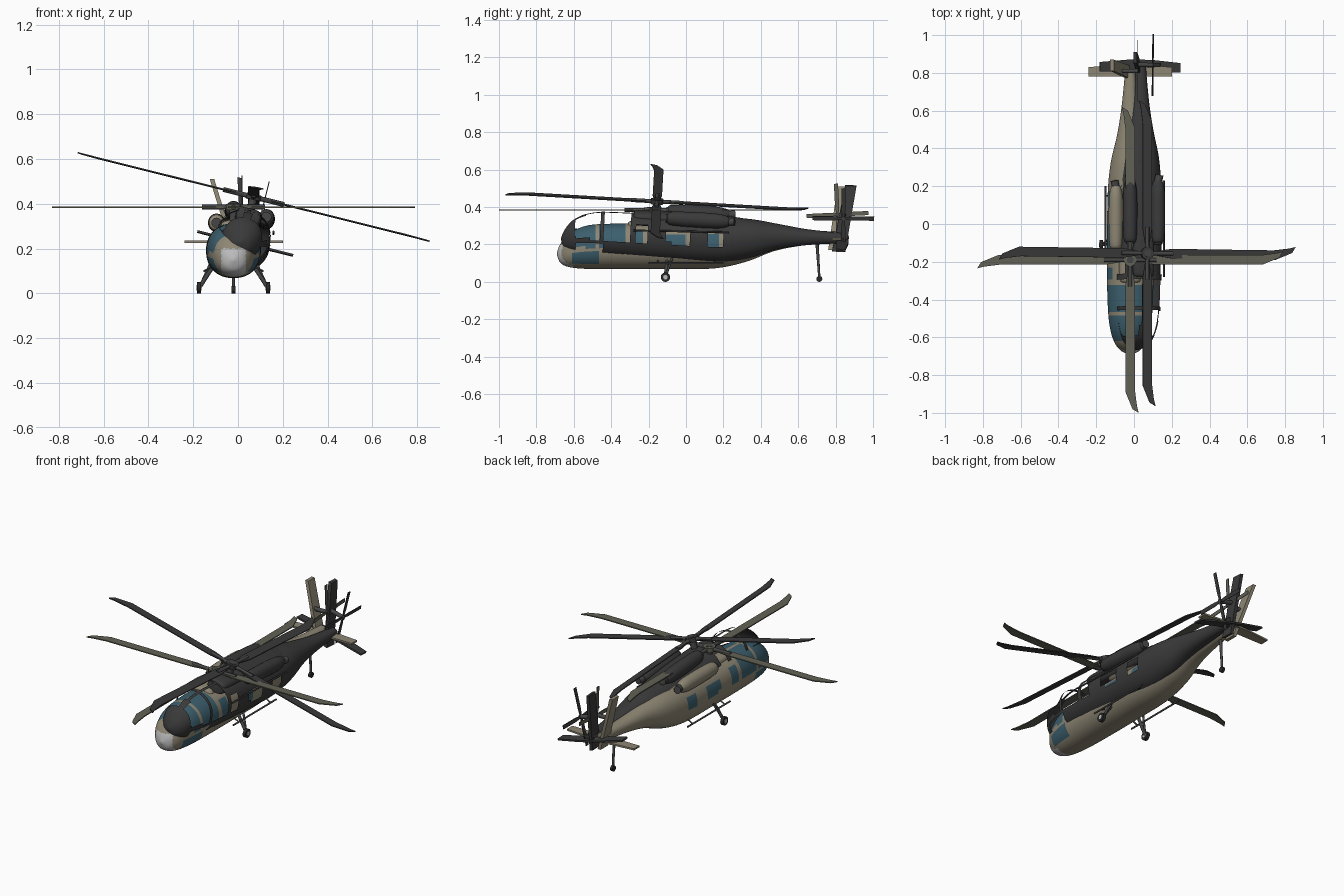
import bpy, bmesh, math
from mathutils import Matrix, Vector

if "Cube" in bpy.data.objects:
    bpy.data.objects.remove(bpy.data.objects["Cube"], do_unlink=True)


def material(name, *rgb):
    m = bpy.data.materials.new(name)
    m.use_nodes = True
    color = (*rgb, 1)
    m.diffuse_color = color
    bsdf = m.node_tree.nodes["Principled BSDF"]
    bsdf.inputs["Base Color"].default_value = color
    bsdf.inputs["Roughness"].default_value = 0.7
    return m


TAN = material("tan paint", .27, .24, .175)
GLASS = material("teal glass", .045, .115, .155)
DARK = material("charcoal paint", .042, .042, .042)
LIGHT = material("pale grey radome", .5, .5, .5)
OLIVE = material("olive blade", .12, .12, .09)
STEEL = material("dark metal", .06, .06, .06)
BLACK = material("black rubber", .022, .022, .022)


def finish(name, bm, mats, frame, smooth=True):
    bmesh.ops.recalc_face_normals(bm, faces=bm.faces)
    bm.transform(frame)
    mesh = bpy.data.meshes.new(name)
    bm.to_mesh(mesh)
    bm.free()
    for m in mats:
        mesh.materials.append(m)
    ob = bpy.data.objects.new(name, mesh)
    bpy.context.collection.objects.link(ob)
    if smooth:
        bpy.ops.object.select_all(action='DESELECT')
        ob.select_set(True)
        bpy.context.view_layer.objects.active = ob
        bpy.ops.object.shade_smooth_by_angle(angle=math.radians(40))
    return ob


def spline(keys, t):
    """Smooth interpolation through a list of tuples."""
    i = min(int(t), len(keys) - 2)
    f = t - i
    a, b, c, d = (keys[max(0, min(len(keys) - 1, i + k))] for k in (-1, 0, 1, 2))
    return [q + .5 * f * (r - p + f * (2 * p - 5 * q + 4 * r - s + f * (3 * (q - r) + s - p)))
            for p, q, r, s in zip(a, b, c, d)]


def loft(keys, steps, sides, power=2.0):
    """Skin rounded sections (y, x, z, half width, half height) along y."""
    bm = bmesh.new()
    rings = []
    total = (len(keys) - 1) * steps
    for k in range(total + 1):
        y, x, z, w, h = spline(keys, k / steps)
        ring = []
        for j in range(sides):
            a = math.tau * (j + .5) / sides
            c, s = math.cos(a), math.sin(a)
            ring.append(bm.verts.new((x + w * math.copysign(abs(c) ** (2 / power), c), y,
                                      z + h * math.copysign(abs(s) ** (2 / power), s))))
        rings.append(ring)
    for r, q in zip(rings, rings[1:]):
        for j in range(sides):
            bm.faces.new((r[j], r[(j + 1) % sides], q[(j + 1) % sides], q[j]))
    bm.faces.new(rings[0])
    bm.faces.new(rings[-1])
    return bm


def rod(name, a, b, r, mat, frame, r2=None, sides=14):
    a, b = Vector(a), Vector(b)
    bm = bmesh.new()
    bmesh.ops.create_cone(bm, cap_ends=True, segments=sides, radius1=r,
                          radius2=r if r2 is None else r2, depth=(b - a).length)
    turn = (b - a).to_track_quat('Z', 'Y').to_matrix().to_4x4()
    finish(name, bm, [mat], frame @ Matrix.Translation((a + b) / 2) @ turn)


def slab(name, outline, thick, mat, frame):
    """Flat plate with an xy outline, centred on z = 0."""
    bm = bmesh.new()
    face = bm.faces.new([bm.verts.new((x, y, -thick / 2)) for x, y in outline])
    out = bmesh.ops.extrude_face_region(bm, geom=[face])
    bmesh.ops.translate(bm, vec=(0, 0, thick),
                        verts=[v for v in out["geom"] if isinstance(v, bmesh.types.BMVert)])
    finish(name, bm, [mat], frame, smooth=False)


HULL = [(-.69, 0, .15, .008, .008), (-.67, 0, .153, .05, .053), (-.62, 0, .17, .087, .092),
        (-.52, 0, .186, .112, .117), (-.35, 0, .19, .122, .122), (-.1, 0, .19, .122, .122),
        (.15, 0, .193, .12, .121), (.32, 0, .21, .104, .103), (.47, 0, .23, .07, .066),
        (.62, 0, .236, .046, .042), (.82, 0, .242, .026, .026)]


def is_glass(c):
    x, y, z = abs(c.x), c.y, c.z
    windscreen = -.62 < y < -.33 and z > .185 and x > .014 and not -.475 < y < -.462
    chin = -.615 < y < -.47 and .1 < z < .16 and x > .05
    door = -.305 < y < -.24 and .19 < z < .27 and x > .05
    cabin = (-.12 < y < 0 or .1 < y < .18) and .19 < z < .25 and x > .05
    return windscreen or chin or door or cabin


BLADE = [(.04, -.01), (.13, -.025), (.70, -.025), (.79, .012), (.81, .045),
         (.775, .036), (.69, .025), (.13, .025), (.04, .01)]
TAIL_BLADE = [(.01, -.007), (.05, -.011), (.165, -.011), (.165, .011), (.05, .011), (.01, .007)]
FIN = [(.76, .17), (.83, .17), (.87, .51), (.81, .51)]
STAB = [(-.22, .78), (.22, .78), (.22, .83), (.06, .845), (-.06, .845), (-.22, .83)]
UPRIGHT = Matrix(((0, 0, 1, 0), (1, 0, 0, 0), (0, 1, 0, 0), (0, 0, 0, 1)))


def airframe(tag, frame, paint, blade_mat, nose, open_windows):
    # hull with windows and nose patch
    bm = loft(HULL, 8, 56, 2.2)
    doomed = []
    for f in bm.faces:
        c = f.calc_center_median()
        if is_glass(c):
            f.material_index = 1
            doomed.append(f)
        elif c.y < -.6 and abs(c.x) < .055 and c.z < .2:
            f.material_index = 2
    if open_windows:
        bmesh.ops.delete(bm, geom=doomed, context='FACES')
    finish(tag + "_hull", bm, [paint, GLASS, nose], frame)

    # roof fairing running into the boom
    roof = [(-.31, 0, .285, .045, .03), (-.28, 0, .29, .058, .037), (-.1, 0, .29, .058, .04),
            (.2, 0, .285, .05, .037), (.4, 0, .27, .038, .03), (.6, 0, .255, .022, .022)]
    finish(tag + "_roof_fairing", loft(roof, 4, 24, 3), [paint], frame)

    # engine pods, exhausts and side rails
    for side, label in ((1, "left"), (-1, "right")):
        x = .076 * side
        pod = [(-.13, x, .315, .022, .022), (-.11, x, .315, .034, .036), (0, x, .315, .038, .041),
               (.13, x, .315, .037, .04), (.18, x, .315, .03, .032), (.2, x, .315, .022, .024)]
        finish(f"{tag}_{label}_engine_pod", loft(pod, 4, 24), [paint], frame)
        rod(f"{tag}_{label}_intake", (x, -.137, .315), (x, -.125, .315), .023, STEEL, frame)
        rod(f"{tag}_{label}_exhaust", (x, .19, .315), (x * 1.1, .23, .318), .021, STEEL, frame)

    # main rotor
    rod(tag + "_rotor_mast", (0, -.19, .3), (0, -.19, .4), .018, STEEL, frame)
    rod(tag + "_rotor_hub", (0, -.19, .372), (0, -.19, .398), .034, blade_mat, frame, sides=20)
    hub = frame @ Matrix.Translation((0, -.19, .385))
    for i in range(4):
        turn = hub @ Matrix.Rotation(i * math.pi / 2, 4, 'Z')
        slab(f"{tag}_rotor_blade_{i + 1}", BLADE, .006, blade_mat, turn)
        rod(f"{tag}_blade_grip_{i + 1}", (.02, 0, 0), (.14, 0, 0), .011, STEEL, turn)

    # canted fin, stabiliser and tail rotor
    lean = Matrix.Identity(4)
    lean[0][2], lean[0][3] = -.31, .31 * .2
    slab(tag + "_tail_fin", FIN, .02, paint, frame @ lean @ UPRIGHT)
    slab(tag + "_stabiliser", STAB, .01, paint, frame @ Matrix.Translation((0, 0, .23)))
    rod(tag + "_tail_rotor_shaft", (-.05, .81, .36), (.045, .81, .36), .012, STEEL, frame)
    for i in range(4):
        turn = (frame @ Matrix.Translation((.037, .81, .36))
                @ Matrix.Rotation(i * math.pi / 2 + .05, 4, 'X') @ UPRIGHT)
        slab(f"{tag}_tail_rotor_blade_{i + 1}", TAIL_BLADE, .004, blade_mat, turn)


lower = Matrix.Translation((-.02, 0, 0))
upper = (Matrix.Translation((.07, -.155, .43)) @ Matrix.Rotation(math.radians(-3.3), 4, 'X')
         @ Matrix.Rotation(math.radians(14), 4, 'Y') @ Matrix.Translation((0, .19, -.385)))
airframe("tan", lower, TAN, OLIVE, LIGHT, False)
airframe("charcoal", upper, DARK, DARK, DARK, True)

# landing gear and side rails
for side, label in ((1, "left"), (-1, "right")):
    foot = (.152 * side, -.11, .026)
    rod(label + "_gear_leg", (.085 * side, -.1, .13), foot, .009, STEEL, lower)
    rod(label + "_gear_brace", (.1 * side, -.07, .14), foot, .006, STEEL, lower)
    rod(label + "_wheel", (.145 * side, -.11, .025), (.163 * side, -.11, .025), .025, BLACK, lower, sides=20)
    rod(label + "_wheel_cap", (.143 * side, -.11, .025), (.165 * side, -.11, .025), .012, LIGHT, lower)
    rod(label + "_side_rail", (.13 * side, -.2, .1), (.13 * side, .2, .1), .005, STEEL, lower)
    for y in (-.15, .15):
        rod(label + "_rail_bracket", (.09 * side, y, .12), (.13 * side, y, .1), .004, STEEL, lower)
rod("tail_gear_leg", (0, .7, .215), (0, .713, .02), .009, STEEL, lower, .006)
rod("tail_wheel", (-.008, .713, .016), (.008, .713, .016), .016, BLACK, lower, sides=20)

# slim rail on the raised side
rod("upper_side_rail", (.158, -.28, .275), (.158, .23, .265), .005, DARK, Matrix.Identity(4))
